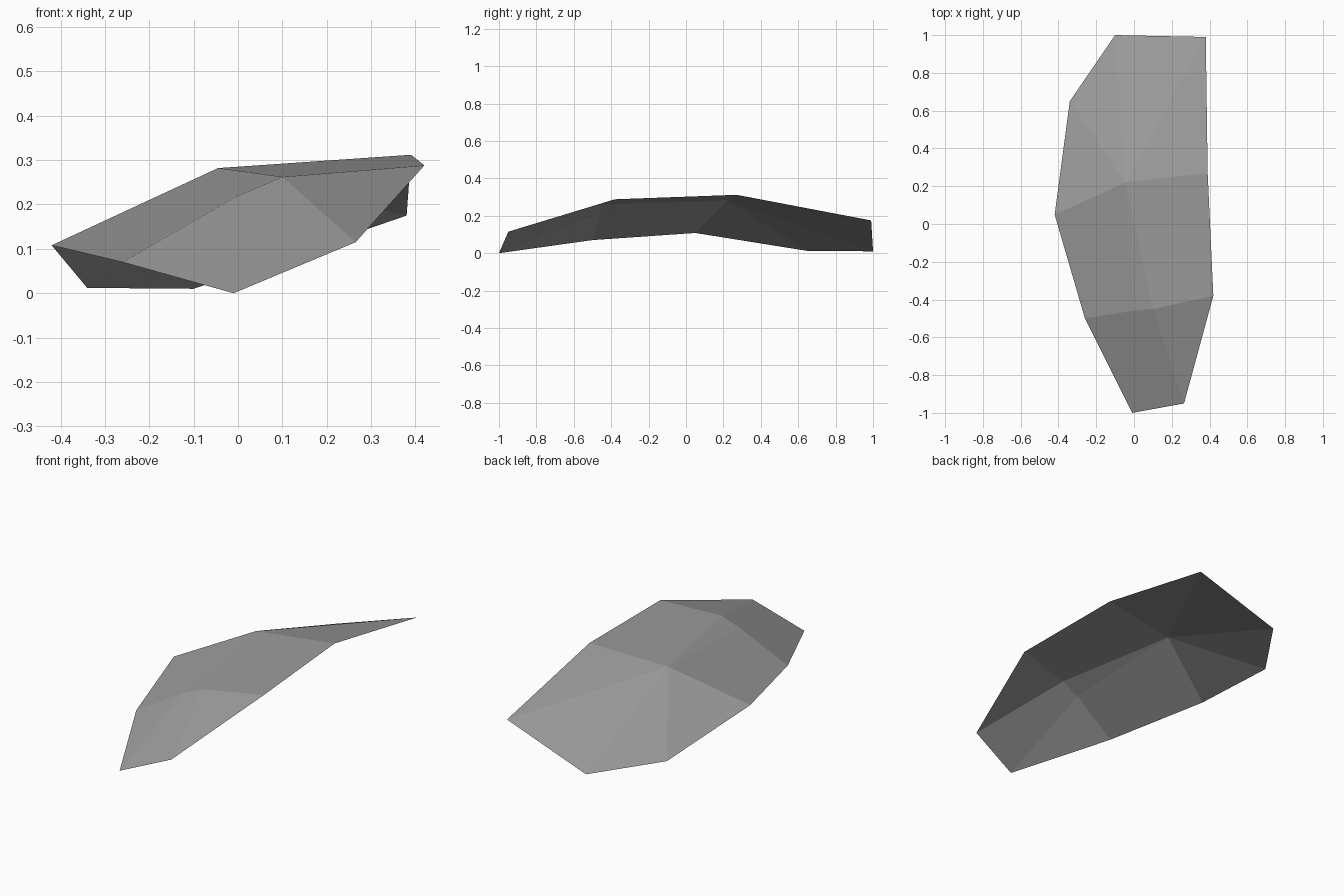
import bpy
import bmesh

# Remove the default object
default_cube = bpy.data.objects.get("Cube")
if default_cube:
    bpy.data.objects.remove(default_cube, do_unlink=True)

# One plain grey stone colour
grey = bpy.data.materials.new("stone_grey")
grey.use_nodes = True
colour = (0.33, 0.33, 0.33, 1.0)
grey.diffuse_color = colour
grey.node_tree.nodes["Principled BSDF"].inputs["Base Color"].default_value = colour

# Named corners of the thin faceted shell: rim first, then the crest
corners = {
    "back_low": (-0.10, 1.0, 0.01),
    "back_high": (0.38, 0.99, 0.175),
    "left_mid": (0.39, 0.27, 0.312),
    "left_front": (0.42, -0.38, 0.288),
    "tip_left": (0.265, -0.95, 0.115),
    "tip_right": (-0.01, -1.0, 0.0),
    "right_front": (-0.26, -0.50, 0.07),
    "right_mid": (-0.42, 0.05, 0.108),
    "right_back": (-0.34, 0.65, 0.012),
    "crest_back": (-0.045, 0.22, 0.282),
    "crest_front": (0.1, -0.45, 0.262),
    "shoulder": (-0.005, -0.46, 0.217),
}

# Facets, each listed anticlockwise from above
facets = [
    # back slope fanned around the crest
    "crest_back left_mid back_high",
    "crest_back back_high back_low",
    "crest_back back_low right_back",
    "crest_back right_back right_mid",
    # middle slopes
    "crest_back crest_front left_front left_mid",
    "crest_back right_mid right_front shoulder",
    "crest_back shoulder crest_front",
    # front slope
    "crest_front tip_left left_front",
    "shoulder tip_right tip_left crest_front",
    "shoulder right_front tip_right",
]

# Build the shell as an open sheet with flat faces
bm = bmesh.new()
verts = {name: bm.verts.new(place) for name, place in corners.items()}
for facet in facets:
    bm.faces.new([verts[name] for name in facet.split()])
mesh = bpy.data.meshes.new("faceted_shell")
bm.to_mesh(mesh)
bm.free()
mesh.materials.append(grey)

shell = bpy.data.objects.new("faceted_shell", mesh)
bpy.context.collection.objects.link(shell)
